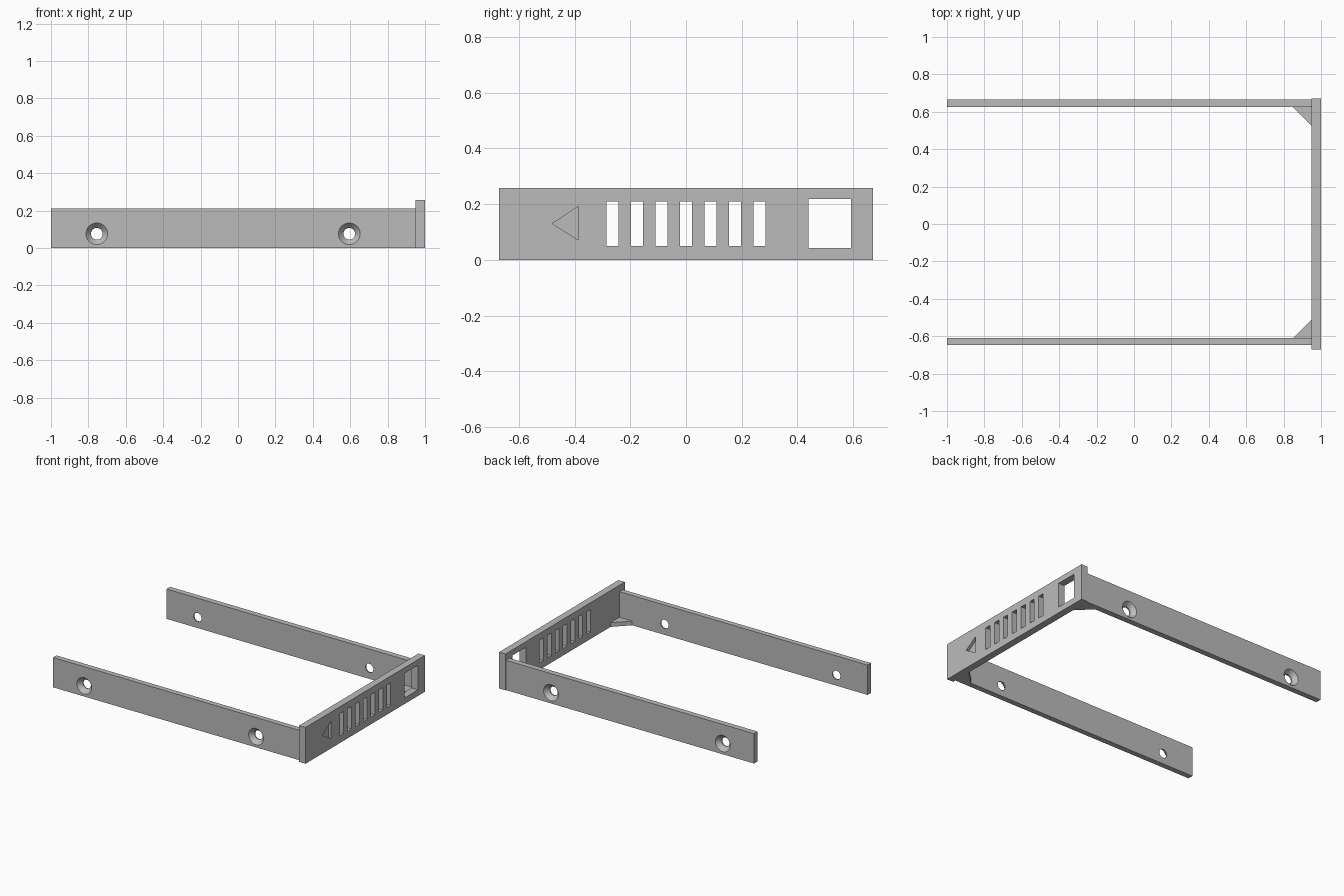
import bpy, bmesh, math

if "Cube" in bpy.data.objects:
    bpy.data.objects.remove(bpy.data.objects["Cube"], do_unlink=True)

grey = bpy.data.materials.new("plain grey")
grey.use_nodes = True
COLOUR = (0.5, 0.5, 0.5, 1)
grey.diffuse_color = COLOUR
grey.node_tree.nodes["Principled BSDF"].inputs["Base Color"].default_value = COLOUR


def loft(bm, rings):
    """Closed solid through rings with equal point counts."""
    loops = [[bm.verts.new(p) for p in ring] for ring in rings]
    for a, b in zip(loops, loops[1:]):
        for i in range(len(a)):
            j = (i + 1) % len(a)
            bm.faces.new((a[i], a[j], b[j], b[i]))
    bm.faces.new(loops[0][::-1])
    bm.faces.new(loops[-1])


def prism_x(bm, outline, x0, x1):
    loft(bm, [[(x, y, z) for y, z in outline] for x in (x0, x1)])


def rect(y0, y1, z0, z1):
    return [(y0, z0), (y1, z0), (y1, z1), (y0, z1)]


def make(name, bm):
    bmesh.ops.recalc_face_normals(bm, faces=bm.faces)
    mesh = bpy.data.meshes.new(name)
    bm.to_mesh(mesh)
    bm.free()
    mesh.materials.append(grey)
    obj = bpy.data.objects.new(name, mesh)
    bpy.context.collection.objects.link(obj)
    return obj


def cut(obj, cutter):
    mod = obj.modifiers.new("cut", "BOOLEAN")
    mod.operation = "DIFFERENCE"
    mod.solver = "EXACT"
    mod.object = cutter
    bpy.ops.object.select_all(action="DESELECT")
    bpy.context.view_layer.objects.active = obj
    obj.select_set(True)
    bpy.ops.object.modifier_apply(modifier=mod.name)
    bpy.data.objects.remove(cutter, do_unlink=True)
    bpy.ops.object.shade_smooth_by_angle(angle=math.radians(25))


PLATE_X = 0.95

# End plate with vent slots, square window and engraved arrow
bm = bmesh.new()
prism_x(bm, rect(-0.67, 0.67, 0, 0.258), PLATE_X, 1)
end_plate = make("end_plate", bm)

bm = bmesh.new()
for i in range(-3, 4):
    y = i * 0.088
    prism_x(bm, rect(y - 0.021, y + 0.021, 0.05, 0.21), 0.9, 1.1)
prism_x(bm, rect(0.44, 0.592, 0.043, 0.218), 0.9, 1.1)
prism_x(bm, [(-0.48, 0.13), (-0.385, 0.07), (-0.385, 0.192)], 0.98, 1.1)
cut(end_plate, make("plate_cutter", bm))

# Side rails with countersunk screw holes, and corner gussets
for side, outer, inner in (("front", -0.648, -0.61), ("back", 0.665, 0.625)):
    out = math.copysign(1, outer)
    bm = bmesh.new()
    prism_x(bm, rect(outer, inner, 0, 0.212), -1, PLATE_X)
    rail = make(side + "_rail", bm)

    bm = bmesh.new()
    profile = [(outer + out * 0.01, 0.067), (outer - out * 0.03, 0.031),
               (inner - out * 0.05, 0.031)]
    for x in (-0.755, 0.595):
        loft(bm, [[(x + r * math.cos(a), y, 0.076 + r * math.sin(a))
                   for a in (k * math.tau / 40 for k in range(40))]
                  for y, r in profile])
    cut(rail, make(side + "_hole_cutter", bm))

    bm = bmesh.new()
    loft(bm, [[(PLATE_X, inner, z), (PLATE_X - 0.1, inner, z),
               (PLATE_X, inner - out * 0.1, z)] for z in (0, 0.03)])
    make(side + "_gusset", bm)
